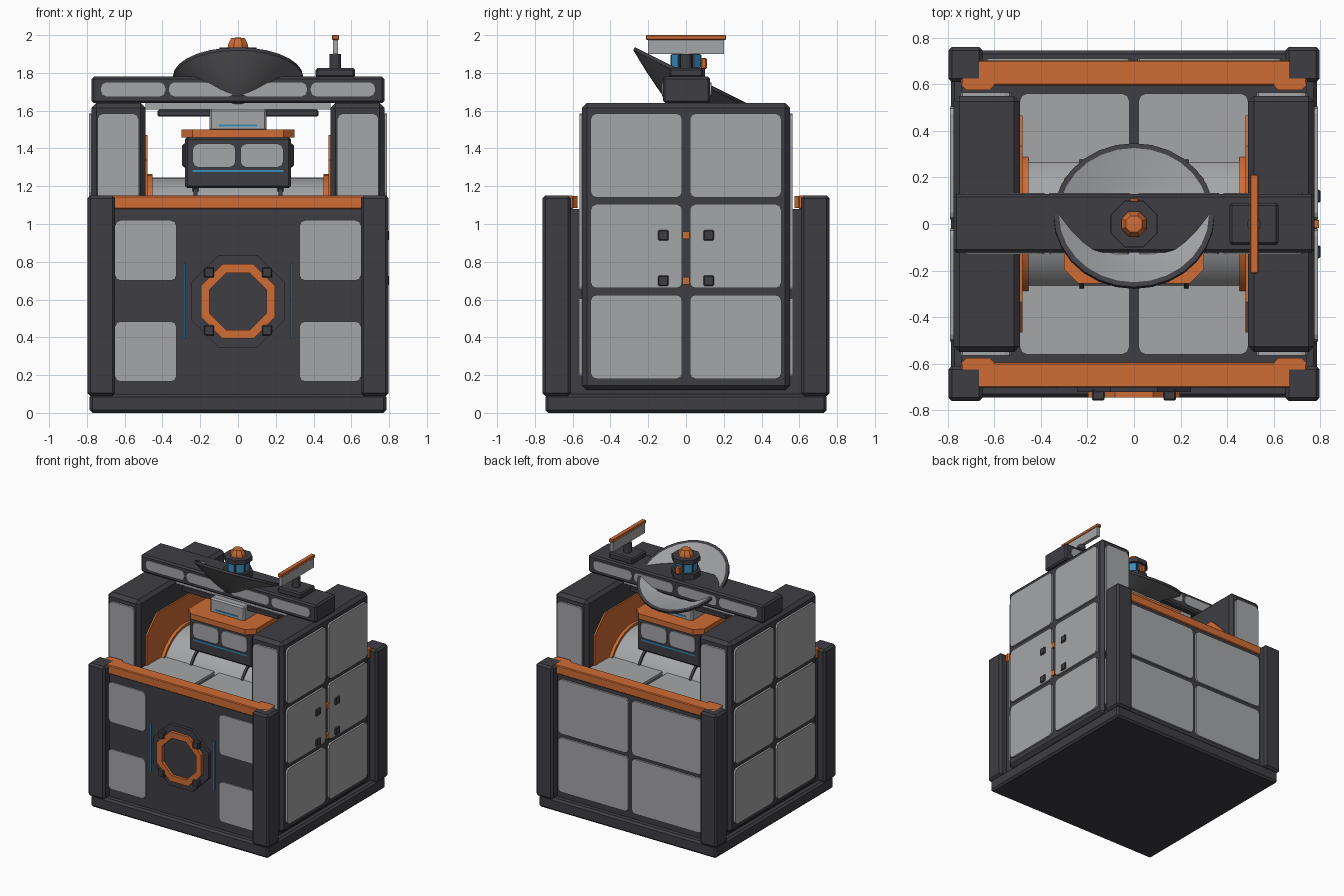
import bpy, bmesh, math
from mathutils import Matrix, Vector

if "Cube" in bpy.data.objects:
    bpy.data.objects.remove(bpy.data.objects["Cube"])


def material(name, rgb):
    m = bpy.data.materials.new(name)
    lin = [((c / 255 + 0.055) / 1.055) ** 2.4 for c in rgb]
    m.diffuse_color = (*lin, 1)
    m.use_nodes = True
    m.node_tree.nodes["Principled BSDF"].inputs["Base Color"].default_value = m.diffuse_color
    return m


DARK = material("charcoal", (62, 61, 67))
GREY = material("light_grey", (165, 166, 168))
ORANGE = material("orange", (207, 108, 52))
BLUE = material("blue", (58, 142, 187))
STEEL = material("steel_grey", (104, 104, 107))


def finish(name, bm, *mats):
    bmesh.ops.recalc_face_normals(bm, faces=bm.faces)
    me = bpy.data.meshes.new(name)
    bm.to_mesh(me)
    bm.free()
    for m in mats:
        me.materials.append(m)
    ob = bpy.data.objects.new(name, me)
    bpy.context.collection.objects.link(ob)
    return ob


def box(name, xs, ys, zs, mat, bevel=0.0, axis=None, seg=1):
    """Box from three ranges; bevels all edges, or only those along one axis."""
    bm = bmesh.new()
    bmesh.ops.create_cube(bm, size=1)
    r = (xs, ys, zs)
    for v in bm.verts:
        v.co = Vector([(a + b) / 2 + c * abs(b - a) for c, (a, b) in zip(v.co, r)])
    if bevel:
        edges = [e for e in bm.edges if axis is None or
                 abs((e.verts[0].co - e.verts[1].co).normalized()[axis]) > 0.9]
        bmesh.ops.bevel(bm, geom=edges, offset=bevel, segments=seg,
                        profile=0.5, affect='EDGES')
    return finish(name, bm, mat)


def panel(name, xs, ys, zs, axis):
    return box(name, xs, ys, zs, GREY, 0.03, axis, 2)


def lathe(name, pts, n, mat, centre, axis='Z', turn=0.0, smooth=False):
    """Spin a closed (radius, height) profile around an axis."""
    bm = bmesh.new()
    rings = []
    for r, h in pts:
        rings.append([bm.verts.new((r * math.cos(turn + math.tau * i / n),
                                    r * math.sin(turn + math.tau * i / n), h))
                      for i in range(n if r > 1e-6 else 1)])
    for a, b in zip(rings, rings[1:]):
        for i in range(n):
            j = (i + 1) % n
            f = [a[i % len(a)], a[j % len(a)], b[j % len(b)], b[i % len(b)]]
            f = list(dict.fromkeys(f))
            if len(f) > 2:
                bm.faces.new(f)
    bmesh.ops.remove_doubles(bm, verts=bm.verts, dist=1e-5)
    rot = {'Z': Matrix(), 'X': Matrix.Rotation(math.pi / 2, 4, 'Y'),
           'Y': Matrix.Rotation(math.pi / 2, 4, 'X')}[axis]
    bm.transform(Matrix.Translation(centre) @ rot)
    ob = finish(name, bm, mat)
    if smooth:
        for p in ob.data.polygons:
            p.use_smooth = len(p.vertices) == 4 and abs((p.normal @ (rot.to_3x3() @ Vector((0, 0, 1))))) < 0.9
    return ob


def prism(name, r, h0, h1, n, mat, centre, axis='Z', turn=0.0, smooth=False):
    return lathe(name, [(0, h0), (r, h0), (r, h1), (0, h1)], n, mat, centre, axis, turn, smooth)


def span(s, a, b):
    return tuple(sorted((s * a, s * b)))


OCT = math.pi / 8
K = 1 / math.cos(OCT)

# Base, body and corner posts
box("base", (-.785, .785), (-.745, .745), (0, .1), DARK, .015)
box("body", (-.74, .74), (-.695, .695), (.09, 1.08), DARK)
for sx in (-1, 1):
    for sy in (-1, 1):
        box("corner_post", span(sx, .65, .797), span(sy, .61, .76), (.09, 1.15), DARK, .015)
        # Deck plates beside the drum
        panel("deck_plate", span(sx, .02, .49), span(sy, .13, .56), (1.07, 1.1), 2)
        # Rim ends
        box("rim_end", span(sx, .6, .74), span(sy, .575, .62), (1.085, 1.149), ORANGE, .02, 2)

# Rims along the front and back walls
for sy in (-1, 1):
    box("wall_rim", (-.742, .742), span(sy, .595, .703), (1.08, 1.15), ORANGE, .006)

# Wall plates
for sx in (-1, 1):
    for z0, z1 in ((.165, .485), (.7, 1.02)):
        panel("front_plate", span(sx, .325, .652), (-.705, -.68), (z0, z1), 1)
    for z0, z1 in ((.15, .585), (.615, 1.05)):
        panel("back_plate", span(sx, .015, .635), (.68, .71), (z0, z1), 1)
    box("front_light_strip", span(sx, .277, .286), (-.703, -.69), (.395, .79), BLUE)

# Octagonal hatch on the front
C = (0, 0, .59)
prism("hatch_base", .245 * K, .69, .722, 8, DARK, C, 'Y', OCT)
lathe("hatch_ring", [(.15 * K, .71), (.197 * K, .71), (.197 * K, .745), (.15 * K, .745),
                     (.15 * K, .71)], 8, ORANGE, C, 'Y', OCT)
for sx in (-1, 1):
    for sz in (-1, 1):
        x, z = .153 * sx, .59 + .153 * sz
        box("hatch_bolt", (x - .027, x + .027), (-.758, -.71), (z - .027, z + .027), DARK, .006)

# Side towers
for sx in (-1, 1):
    box("side_tower", span(sx, .49, .775), (-.55, .55), (.12, 1.64), DARK, .025)
    for sy in (-1, 1):
        for z0, z1 in ((.18, .625), (.66, 1.105), (1.14, 1.585)):
            panel("tower_side_plate", span(sx, .76, .79), span(sy, .02, .505), (z0, z1), 0)
        for z0, z1 in ((.18, .62), (.64, 1.585)):
            panel("tower_end_plate", span(sx, .525, .745), span(sy, .54, .565), (z0, z1), 1)
    # Orange bearing plates on the inner faces
    box("bearing_plate", span(sx, .478, .5), (-.465, .465), (.6, 1.47), ORANGE, .13, 0)
    prism("bearing_collar", .335, -.015, .015, 32, ORANGE, (sx * .468, 0, .93), 'X', 0, True)

# Bolts and markers on the right side
for z in (.7, .94):
    for y in (-.12, .12):
        box("side_bolt", (.78, .8), (y - .028, y + .028), (z - .028, z + .028), DARK, .006)
    box("side_marker", (.76, .794), (-.018, .018), (z - .02, z + .02), ORANGE)

# Drum with straps
prism("drum", .315, -.48, .48, 48, GREY, (0, 0, .93), 'X', 0, True)
for sx in (-1, 1):
    prism("drum_strap", .325, -.01, .01, 48, DARK, (sx * .225, 0, .93), 'X', 0, True)

# Gantry beam
box("gantry_beam", (-.775, .775), (-.122, .128), (1.64, 1.78), DARK, .012)
for sx in (-1, 1):
    for a, b in ((.02, .365), (.385, .725)):
        for ys in ((-.128, -.11), (.115, .134)):
            panel("beam_plate", span(sx, a, b), ys, (1.675, 1.75), 1)
box("beam_rail", (-.49, .49), (-.08, .08), (1.605, 1.645), GREY)
box("beam_rail_guide", (-.425, .425), (-.1, .1), (1.568, 1.605), DARK, .006)

# Hanging tool head
box("head_neck", (-.152, .152), (-.14, .14), (1.49, 1.61), GREY, .012)
box("head_plate", (-.3, .3), (-.255, .255), (1.457, 1.5), ORANGE, .06, 2)
box("head_box", (-.28, .28), (-.22, .22), (1.19, 1.46), DARK, .012)
for sy in (-1, 1):
    box("neck_light", (-.1, .1), span(sy, .13, .144), (1.515, 1.526), BLUE)
    box("head_light", (-.24, .24), span(sy, .21, .226), (1.274, 1.286), BLUE)
    for sx in (-1, 1):
        panel("head_panel", span(sx, .012, .24), span(sy, .21, .23), (1.3, 1.425), 1)
for sx in (-1, 1):
    box("head_side_tab", span(sx, .27, .296), (-.15, .15), (1.3, 1.425), DARK, .01)
    box("head_foot", span(sx, .21, .24), (-.2, .2), (1.14, 1.2), DARK)

# Tilted dish through the beam
dish = lathe("dish", [(0, -.18), (.1, -.145), (.23, -.072), (.345, 0), (.345, .018), (.322, .018),
                      (.21, -.056), (.09, -.125), (0, -.155)], 28, STEEL, (0, 0, 0))
dish.data.materials.append(DARK)
dish.data.materials.append(GREY)
for p in dish.data.polygons:
    r = p.center.xy.length
    rim = r > .325
    p.material_index = 1 if rim else (2 if p.normal.z > 0 else 0)
    p.use_smooth = not rim
dish.data.transform(Matrix.Translation((0, .03, 1.765)) @ Matrix.Rotation(-math.atan(.5), 4, 'X'))

# Beacon tower
prism("beacon_foot", .1 * K, 1.775, 1.825, 8, DARK, (0, 0, 0), 'Z', OCT)
prism("beacon_body", .078 * K, 1.82, 1.91, 8, DARK, (0, 0, 0), 'Z', OCT)
for i in range(8):
    w = box("beacon_window", (.07, .083), (-.024, .024), (1.832, 1.895), BLUE)
    w.data.transform(Matrix.Rotation(i * math.pi / 4, 4, 'Z'))
prism("beacon_cap", .098 * K, 1.9, 1.935, 8, DARK, (0, 0, 0), 'Z', OCT)
lathe("beacon_dome", [(0, 1.93), (.06, 1.93), (.055, 1.955), (.038, 1.985), (0, 1.987)],
      8, ORANGE, (0, 0, 0), 'Z', OCT)
box("beacon_lamp", (-.02, .02), (.08, .11), (1.82, 1.88), ORANGE, .006)

# Bar antenna
box("antenna_foot", (.41, .62), (-.09, .09), (1.775, 1.825), DARK, .01)
prism("antenna_mast", .03, 1.82, 1.9, 12, DARK, (.515, 0, 0))
box("antenna_bar", (.503, .53), (-.2, .2), (1.9, 1.978), GREY)
box("antenna_cap", (.498, .535), (-.212, .212), (1.975, 2.0), ORANGE, .004)
